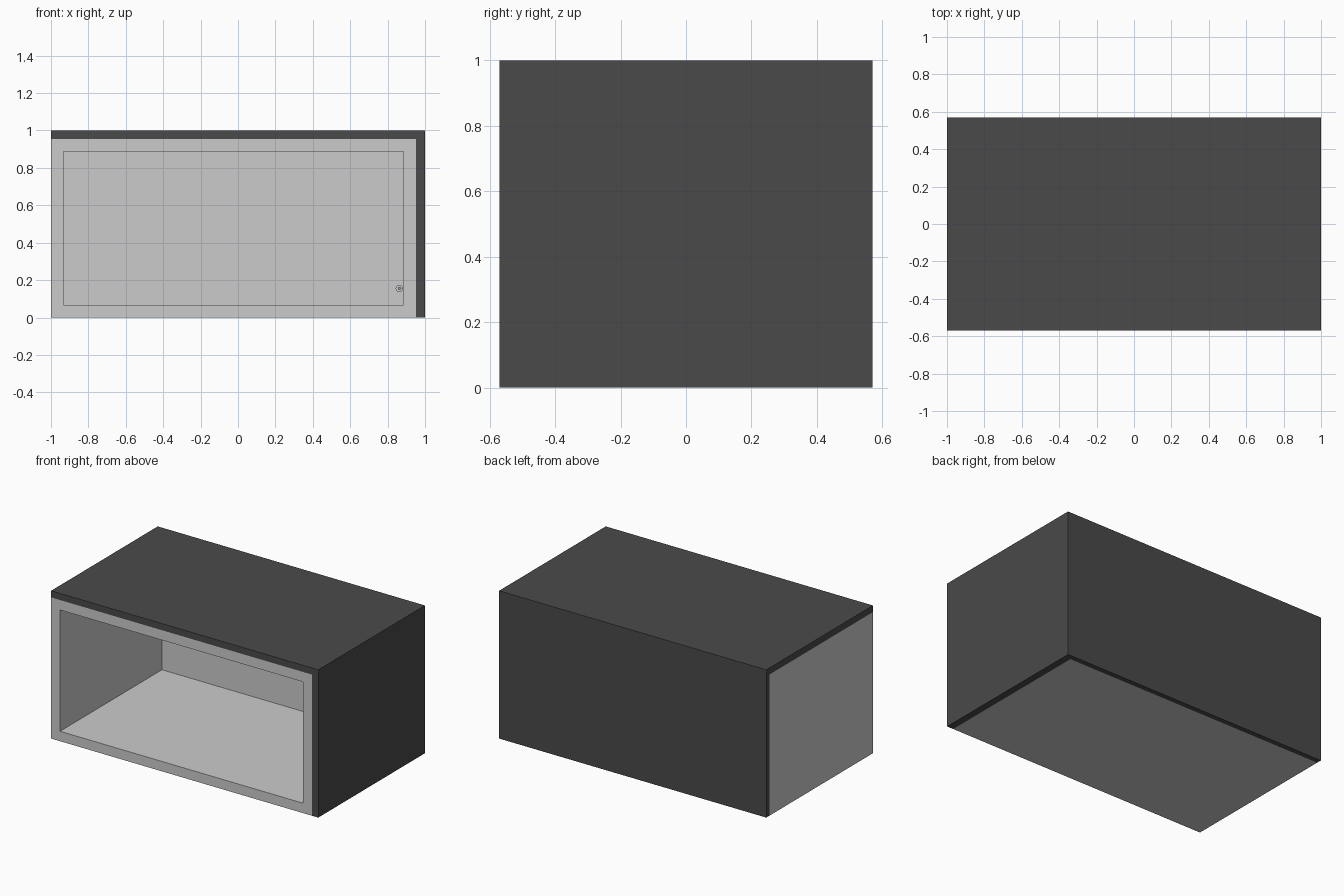
import bpy, math

cube = bpy.data.objects.get("Cube")
if cube:
    bpy.data.objects.remove(cube, do_unlink=True)


def material(name, value):
    mat = bpy.data.materials.new(name)
    mat.use_nodes = True
    colour = (value, value, value, 1)
    mat.diffuse_color = colour
    mat.node_tree.nodes["Principled BSDF"].inputs["Base Color"].default_value = colour
    return mat


light = material("light grey", 0.6)
dark = material("charcoal", 0.068)
metal = material("mid grey", 0.35)


def panel(name, mat, x, y, z):
    """Flat board given as (min, max) ranges along each axis."""
    bpy.ops.mesh.primitive_cube_add(size=1, location=[sum(r) / 2 for r in (x, y, z)])
    ob = bpy.context.object
    ob.name = name
    ob.scale = [r[1] - r[0] for r in (x, y, z)]
    bpy.ops.object.transform_apply(location=False, rotation=False, scale=True)
    ob.data.materials.append(mat)
    return ob


def disc(name, mat, radius, x, z, y0, y1):
    """Round part lying along y."""
    bpy.ops.mesh.primitive_cylinder_add(vertices=24, radius=radius, depth=y1 - y0,
                                        location=(x, (y0 + y1) / 2, z),
                                        rotation=(math.pi / 2, 0, 0))
    ob = bpy.context.object
    ob.name = name
    ob.data.materials.append(mat)
    bpy.ops.object.shade_smooth_by_angle()


D = 0.57          # half depth
SIDE = 0.952      # inner face of the dark side cladding
TOP = 0.955       # underside of the dark top
BACK = 0.535      # front face of the dark back cladding
INNER = 0.52      # front face of the inner back board
W = 0.067         # wall thickness of the light box

# Dark cladding: top, one side and back
panel("top_cover", dark, (-1, 1), (-D, D), (TOP, 1))
panel("side_cover", dark, (SIDE, 1), (-D, D), (0, TOP))
panel("back_cover", dark, (-1, SIDE), (BACK, D), (0, TOP))

# Light open-fronted box
panel("box_floor", light, (-1, SIDE), (-D, BACK), (0, W))
panel("box_ceiling", light, (-1, SIDE), (-D, BACK), (TOP - W, TOP))
panel("box_right_wall", light, (-1, -1 + W), (-D, BACK), (W, TOP - W))
panel("box_left_wall", light, (SIDE - W, SIDE), (-D, BACK), (W, TOP - W))
panel("box_back", light, (-1 + W, SIDE - W), (INNER, BACK), (W, TOP - W))

# Small round fitting low in the corner of the inner back
disc("fitting_base", light, 0.019, 0.862, 0.155, INNER - 0.02, INNER)
disc("fitting_pin", metal, 0.009, 0.864, 0.155, INNER - 0.035, INNER - 0.02)
